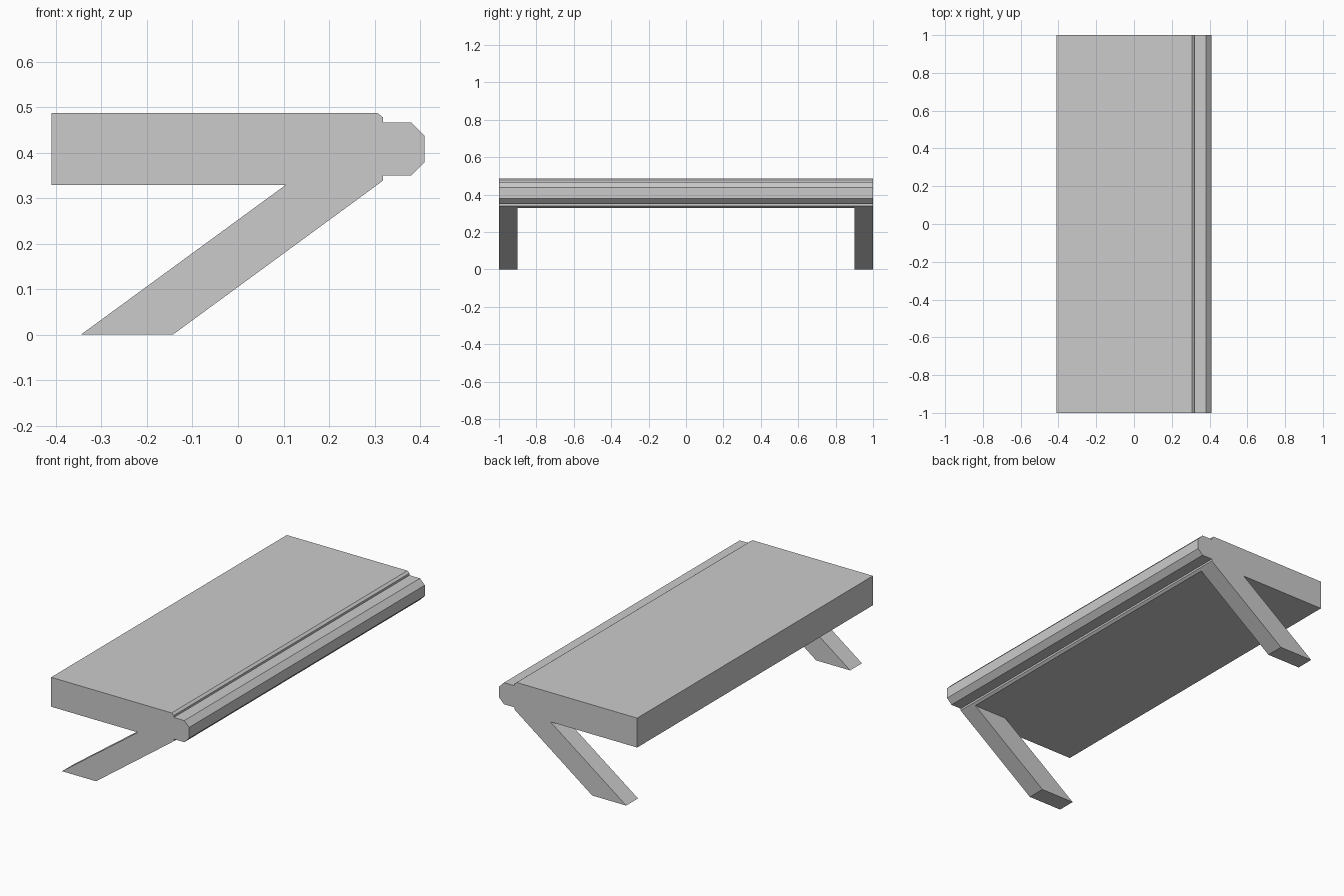
import bpy, bmesh

if "Cube" in bpy.data.objects:
    bpy.data.objects.remove(bpy.data.objects["Cube"])


def extrude_profile(name, profile, y0, y1):
    """Solid prism from an (x, z) outline running from y0 to y1."""
    bm = bmesh.new()
    face = bm.faces.new([bm.verts.new((x, y0, z)) for x, z in profile])
    ext = bmesh.ops.extrude_face_region(bm, geom=[face])
    moved = [g for g in ext["geom"] if isinstance(g, bmesh.types.BMVert)]
    bmesh.ops.translate(bm, verts=moved, vec=(0, y1 - y0, 0))
    bmesh.ops.recalc_face_normals(bm, faces=bm.faces)
    mesh = bpy.data.meshes.new(name)
    bm.to_mesh(mesh)
    bm.free()
    obj = bpy.data.objects.new(name, mesh)
    bpy.context.collection.objects.link(obj)
    return obj


# Slab with chamfered edge, step and bevelled nosing (symmetric about mid height)
MID, HALF = 0.408, 0.079
upper_edge = [(0.306, HALF), (0.319, 0.069), (0.319, 0.058),
              (0.381, 0.058), (0.41, 0.029)]
slab = [(-0.41, HALF)] + upper_edge
slab += [(x, -z) for x, z in reversed(slab)]
extrude_profile("bench_slab", [(x, MID + z) for x, z in slab], -1.0, 1.0)

# Slanted legs at both ends, flush with the slab ends
leg = [(-0.345, 0), (-0.143, 0), (0.306, MID - HALF), (0.105, MID - HALF)]
for name, y0 in (("front_leg", -1.0), ("back_leg", 0.9)):
    extrude_profile(name, leg, y0, y0 + 0.1)
